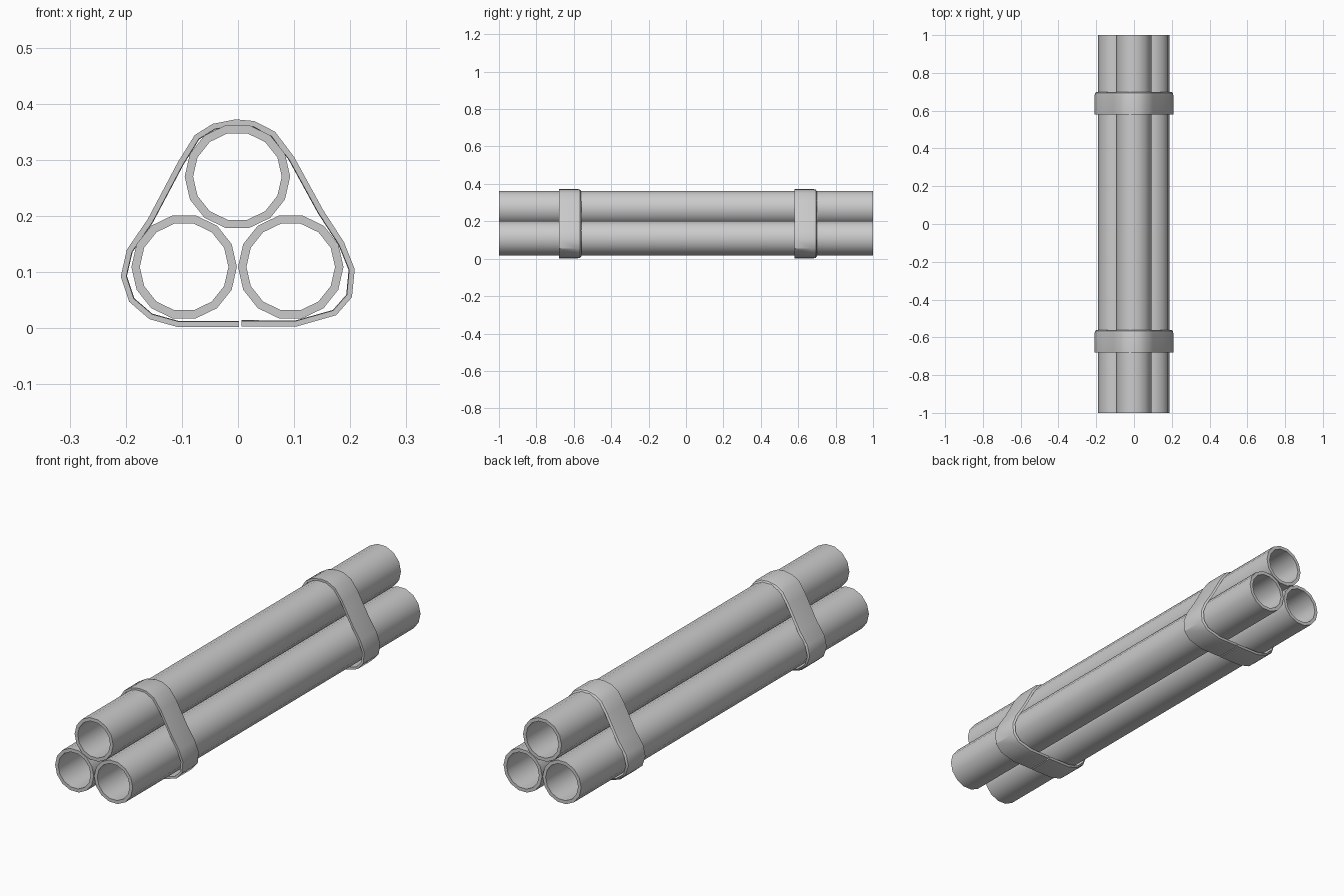
import bpy, bmesh, math
from mathutils import Vector

if "Cube" in bpy.data.objects:
    bpy.data.objects.remove(bpy.data.objects["Cube"])


def make_object(name, bm):
    bmesh.ops.recalc_face_normals(bm, faces=bm.faces)
    mesh = bpy.data.meshes.new(name)
    bm.to_mesh(mesh)
    bm.free()
    ob = bpy.data.objects.new(name, mesh)
    bpy.context.collection.objects.link(ob)
    bpy.ops.object.select_all(action='DESELECT')
    ob.select_set(True)
    bpy.context.view_layer.objects.active = ob
    bpy.ops.object.shade_smooth_by_angle(angle=math.radians(35))
    return ob


def skin(bm, rings, close_path):
    # Bridge closed rings of vertices one after another
    count = len(rings)
    for i in range(count if close_path else count - 1):
        a, b = rings[i], rings[(i + 1) % count]
        for j in range(len(a)):
            k = (j + 1) % len(a)
            bm.faces.new((a[j], a[k], b[k], b[j]))


def tube(name, x, z, outer=0.094, inner=0.079, sides=14):
    # Open pipe with 14 sides and annular ends
    bm = bmesh.new()
    rings = []
    for i in range(sides):
        a = 2 * math.pi * i / sides
        c, s = math.cos(a), math.sin(a)
        rings.append([bm.verts.new((x + r * c, y, z + r * s))
                      for r, y in ((outer, -1), (outer, 1), (inner, 1), (inner, -1))])
    skin(bm, rings, True)
    return make_object(name, bm)


# Outer outline of the strap, clockwise from the split at the bottom
OUTLINE = [(0.002, 0.002), (-0.108, 0.002), (-0.158, 0.016), (-0.194, 0.047),
           (-0.209, 0.092), (-0.198, 0.14), (-0.161, 0.194), (-0.107, 0.296),
           (-0.077, 0.344), (-0.045, 0.364), (-0.004, 0.372), (0.029, 0.369),
           (0.066, 0.35), (0.1, 0.305), (0.152, 0.21), (0.189, 0.153),
           (0.208, 0.105), (0.203, 0.055), (0.175, 0.023), (0.105, 0.003),
           (0.006, 0.003)]

# Strap section: (y, inset); the back edge is rolled over
SECTION = [(-0.06, 0.0), (0.042, 0.0), (0.054, 0.003), (0.06, 0.011),
           (0.05, 0.011), (-0.06, 0.010)]


def strap(name, y0):
    bm = bmesh.new()
    pts = [Vector(p) for p in OUTLINE]
    rings = []
    for i, p in enumerate(pts):
        d0 = (p - pts[i - 1]).normalized() if i else (pts[1] - p).normalized()
        d1 = (pts[i + 1] - p).normalized() if i < len(pts) - 1 else d0
        t = (d0 + d1).normalized()
        n = Vector((t.y, -t.x))          # points into the bundle
        rings.append([bm.verts.new((p.x + n.x * o, y0 + y, p.y + n.y * o))
                      for y, o in SECTION])
    skin(bm, rings, False)
    bm.faces.new(rings[0])
    bm.faces.new(rings[-1])
    return make_object(name, bm)


# Three stacked pipes
tube("pipe_left", -0.096, 0.109)
tube("pipe_right", 0.094, 0.109)
tube("pipe_top", -0.001, 0.27)

# Two split straps around the bundle
strap("strap_front", -0.62)
strap("strap_back", 0.64)
